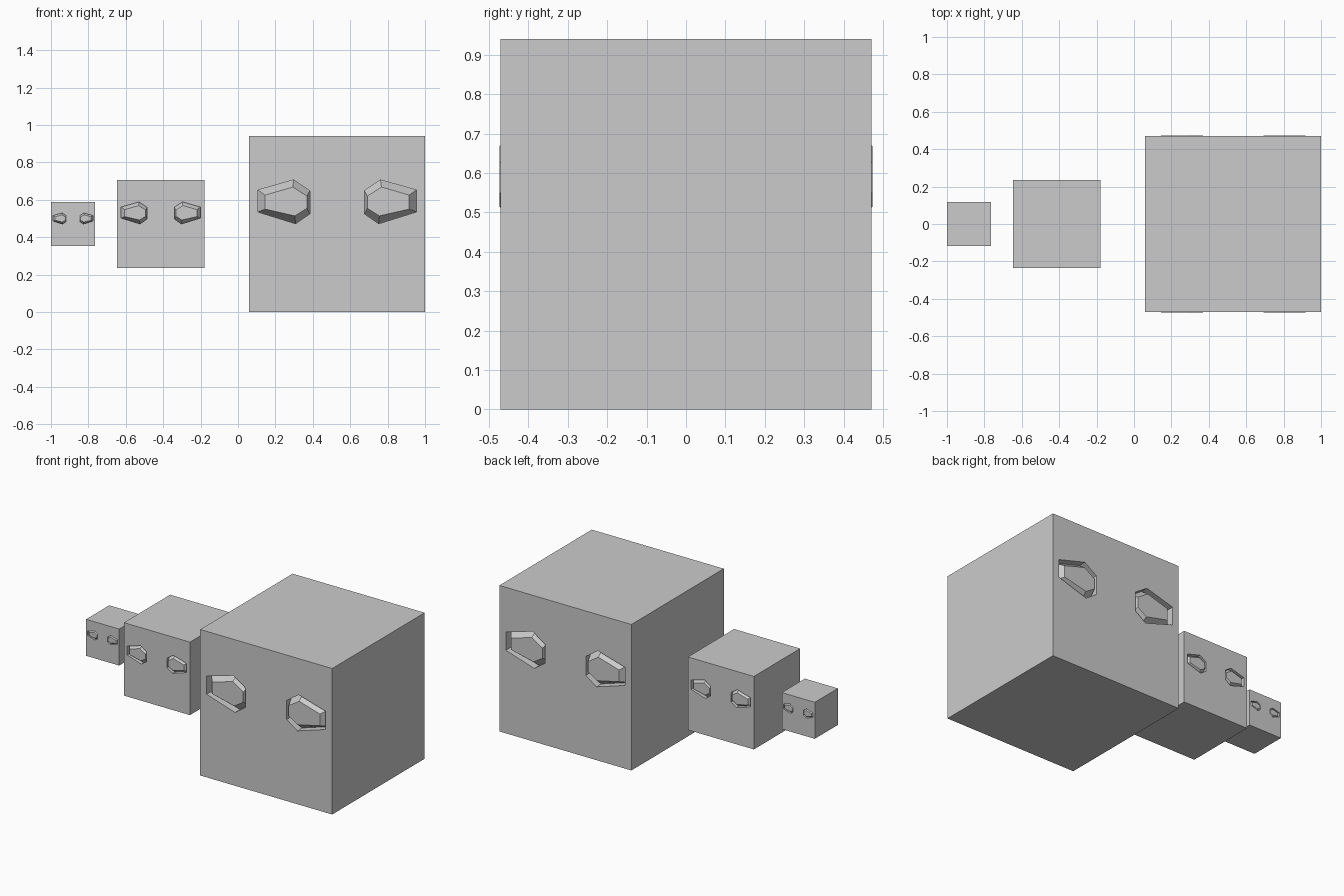
import bpy, bmesh

if "Cube" in bpy.data.objects:
    bpy.data.objects.remove(bpy.data.objects["Cube"])

# Eye outlines (x, z) on a cube face, relative to the big cube's centre
OUTER = [(-.424, .182), (-.232, .236), (-.146, .178),
         (-.146, .055), (-.222, .002), (-.424, .065)]
INNER = [(-.385, .155), (-.237, .198), (-.162, .150),
         (-.162, .084), (-.226, .044), (-.385, .080)]
HALF = 0.47      # half edge of the big cube
GROOVE = 0.05    # depth of the groove around each eye
BULGE = 0.003    # eye plate stands slightly proud of the face


def loop(bm, outline, side, y):
    return [bm.verts.new((side * x, y, z)) for x, z in outline]


def bridge(bm, a, b):
    n = len(a)
    for i in range(n):
        j = (i + 1) % n
        bm.faces.new((a[i], a[j], b[j], b[i]))


def eyed_cube(name, x, scale):
    bm = bmesh.new()
    bmesh.ops.create_cube(bm, size=2 * HALF)
    bm.normal_update()
    ends = [f for f in bm.faces if abs(f.normal.y) > 0.9]
    borders = [(f.normal.y, list(f.edges)) for f in ends]
    bmesh.ops.delete(bm, geom=ends, context='FACES_ONLY')

    # front and back faces, each with two eyes set in a sloped groove
    for sign, border in borders:
        s = 1 if sign > 0 else -1
        edges = list(border)
        eyes = []
        for side in (-1, 1):
            rim = loop(bm, OUTER, side, s * HALF)
            edges += [bm.edges.new((rim[i], rim[(i + 1) % 6])) for i in range(6)]
            eyes.append((side, rim))
        bmesh.ops.triangle_fill(bm, edges=edges, use_beauty=True, normal=(0, s, 0))
        for side, rim in eyes:
            floor = loop(bm, OUTER, side, s * (HALF - GROOVE))
            plate = loop(bm, INNER, side, s * (HALF + BULGE))
            bridge(bm, rim, floor)
            bridge(bm, floor, plate)
            bm.faces.new(plate)

    bmesh.ops.recalc_face_normals(bm, faces=bm.faces[:])
    mesh = bpy.data.meshes.new(name)
    bm.to_mesh(mesh)
    bm.free()
    ob = bpy.data.objects.new(name, mesh)
    ob.location = (x, 0, HALF)
    ob.scale = (scale,) * 3
    bpy.context.collection.objects.link(ob)


# Three cubes, each half the size of the previous one
eyed_cube("large_cube", 0.53, 1.0)
eyed_cube("medium_cube", -0.413, 0.5)
eyed_cube("small_cube", -0.882, 0.25)
